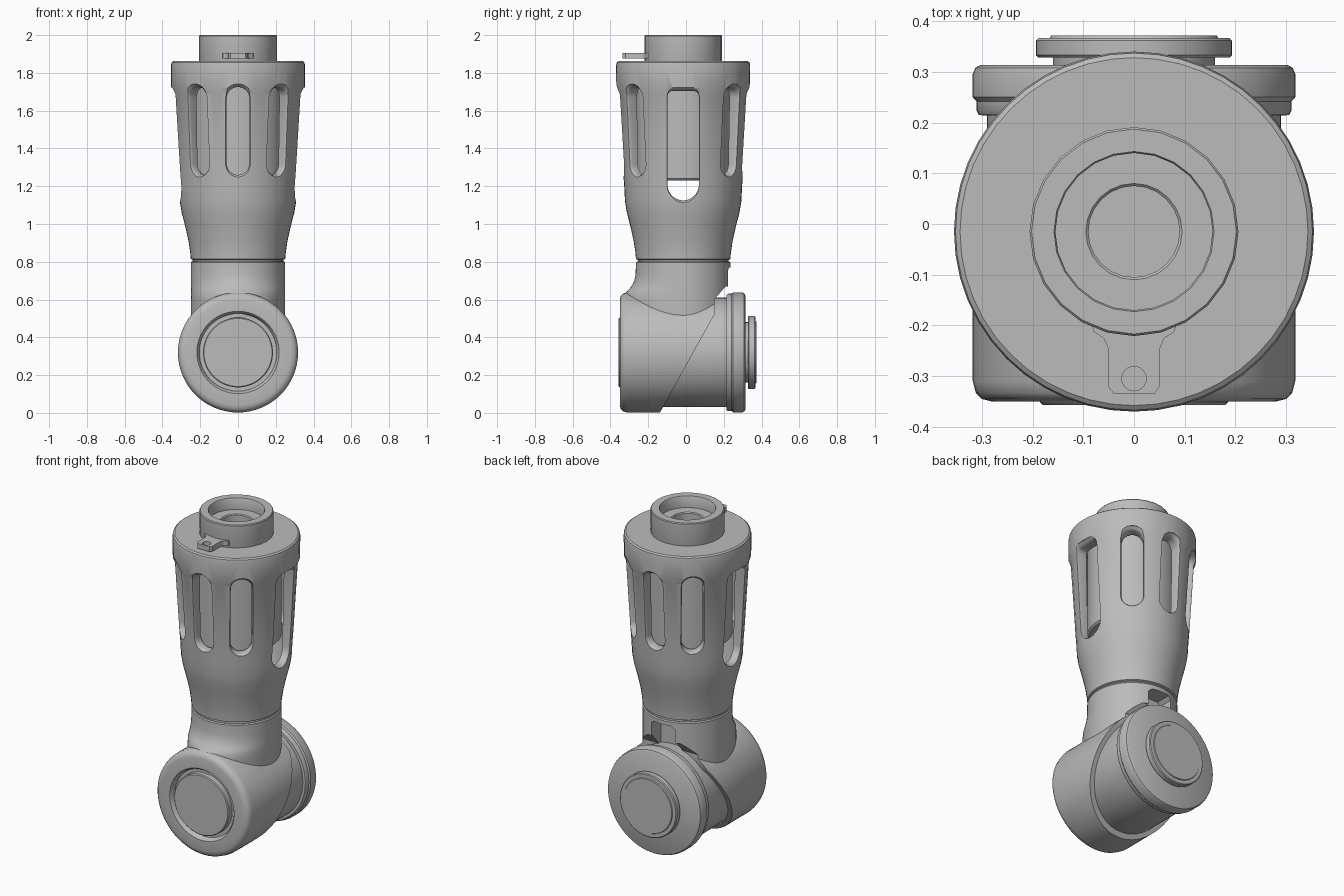
import bpy, bmesh, math
from math import sin, cos, pi, radians
from mathutils import Matrix, Vector

cube = bpy.data.objects.get("Cube")
if cube:
    bpy.data.objects.remove(cube)

grey = bpy.data.materials.new("plain grey")
grey.use_nodes = True
grey.diffuse_color = (0.5, 0.5, 0.5, 1)
grey.node_tree.nodes["Principled BSDF"].inputs["Base Color"].default_value = (0.5, 0.5, 0.5, 1)

TOWER_Y = -0.015   # vertical axis of the upper housing
DRUM_Z = 0.32      # height of the horizontal drum axis


def loft(bm, rings):
    """Skin a list of equal-length point rings and cap both ends."""
    rows = [[bm.verts.new(p) for p in ring] for ring in rings]
    n = len(rows[0])
    for a, b in zip(rows, rows[1:]):
        for i in range(n):
            bm.faces.new((a[i], a[(i + 1) % n], b[(i + 1) % n], b[i]))
    bm.faces.new(rows[0])
    bm.faces.new(rows[-1])


def finish(name, bm):
    bmesh.ops.recalc_face_normals(bm, faces=bm.faces)
    mesh = bpy.data.meshes.new(name)
    bm.to_mesh(mesh)
    bm.free()
    ob = bpy.data.objects.new(name, mesh)
    bpy.context.collection.objects.link(ob)
    mesh.materials.append(grey)
    return ob


def solid(name, rings):
    bm = bmesh.new()
    loft(bm, rings)
    return finish(name, bm)


def upright(name, profile, n=48):
    """Turn (radius, z) pairs about the tower axis."""
    angles = [2 * pi * i / n for i in range(n)]
    return solid(name, [[(r * cos(a), TOWER_Y + r * sin(a), z) for a in angles] for r, z in profile])


def sideways(name, profile, n=64):
    """Turn (radius, y) pairs about the drum axis."""
    angles = [2 * pi * i / n for i in range(n)]
    return solid(name, [[(r * cos(a), y, DRUM_Z + r * sin(a)) for a in angles] for r, y in profile])


def activate(ob):
    bpy.ops.object.select_all(action='DESELECT')
    ob.select_set(True)
    bpy.context.view_layer.objects.active = ob


def combine(ob, tool, operation='DIFFERENCE'):
    mod = ob.modifiers.new("cut", 'BOOLEAN')
    mod.operation, mod.object, mod.solver = operation, tool, 'EXACT'
    activate(ob)
    bpy.ops.object.modifier_apply(modifier=mod.name)
    bpy.data.objects.remove(tool)


def slot_outline(half, low, high, corner, steps=8):
    """Slot with a round foot and corners of the given radius at the head."""
    pts = []
    for cx, cz, r, start in ((half - corner, high - corner, corner, 0),
                             (corner - half, high - corner, corner, pi / 2),
                             (0, low + half, half, pi), (0, low + half, half, 1.5 * pi)):
        for i in range(steps):
            a = start + pi / 2 * (i + 0.5) / steps
            pts.append((cx + r * cos(a), cz + r * sin(a)))
    return pts


# Ventilated housing: hollow turned shell
housing = upright("slotted_housing", [
    (0.24, 0.81), (0.25, 0.815), (0.253, 0.85), (0.262, 0.91), (0.28, 0.99),
    (0.298, 1.06), (0.308, 1.12), (0.312, 1.2), (0.318, 1.28), (0.342, 1.69),
    (0.354, 1.72), (0.355, 1.84), (0.352, 1.855), (0.343, 1.862),
    (0.18, 1.862), (0.18, 1.81), (0.28, 1.81), (0.265, 1.12), (0.2, 0.95)])

# Slot cutters flare at the surface to leave softened rims
bm = bmesh.new()
for deg in (0, 40, 90, 140, 180, 220, 270, 320):
    side = deg % 180 == 90
    half, low, high = (0.083, 1.125, 1.705) if side else (0.06, 1.26, 1.725)
    turn = Matrix.Translation((0, TOWER_Y, 0)) @ Matrix.Rotation(radians(deg), 4, 'Z')
    rings = []
    for depth, grow in ((-0.11, 0), (-0.022, 0), (-0.012, 0.003), (-0.004, 0.009), (0.004, 0.017), (0.06, 0.017)):
        pts = slot_outline(half + grow, low - grow, high + grow, 0.03 + grow if side else half + grow)
        rings.append([turn @ Vector((x, -(0.317 + 0.06 * (z - 1.25) + depth), z)) for x, z in pts])
    loft(bm, rings)
combine(housing, finish("slot_cutter", bm))

# Core seen through the slots, and the groove ring below
upright("inner_core", [(0.24, 1.23), (0.25, 1.24), (0.25, 1.83)])
upright("groove_ring", [(0.24, 0.78), (0.24, 0.83)])

# Top collar with stepped bore
upright("top_collar", [(0.2, 1.84), (0.206, 1.862), (0.206, 1.995), (0.202, 2.0), (0.158, 2.0),
                       (0.155, 1.995), (0.155, 1.93), (0.095, 1.93), (0.09, 1.925), (0.09, 1.88)], 24)

# Locking tab with a pin hole
half_tab = [(0.085, -0.19), (0.08, -0.212), (0.06, -0.225), (0.051, -0.245), (0.051, -0.32), (0.04, -0.335)]
outline = half_tab + [(-x, y) for x, y in reversed(half_tab)]
tab = solid("locking_tab", [[(x, y, z) for x, y in outline] for z in (1.875, 1.906)])
hole = [(0.024 * cos(i * pi / 12), -0.305 + 0.024 * sin(i * pi / 12)) for i in range(24)]
combine(tab, solid("hole_cutter", [[(x, y, z) for x, y in hole] for z in (1.8, 2.0)]))

# Elbow: front drum joined to a neck that flares forward into it
elbow = sideways("elbow_body", [
    (0.205, -0.32), (0.21, -0.34), (0.218, -0.35), (0.28, -0.35), (0.3, -0.345),
    (0.312, -0.333), (0.318, -0.31), (0.318, 0.2)])
rings = []
for z, front in ((0.4, 0.31), (0.6, 0.31), (0.635, 0.305), (0.65, 0.291), (0.67, 0.274),
                 (0.695, 0.26), (0.73, 0.252), (0.795, 0.25), (0.801, 0.245)):
    back = min(front, 0.25)
    rings.append([(back * cos(a), TOWER_Y + (front if sin(a) < 0 else back) * sin(a), z)
                  for a in (2 * pi * i / 64 for i in range(64))])
combine(elbow, solid("neck", rings), 'UNION')

# Slanted parting line and the clearance behind the neck
parting = [(-0.15, -0.02), (0.15, 0.52), (0.15, 0.6), (0.21, 0.67), (0.5, 0.67), (0.5, -0.02)]
combine(elbow, solid("parting_cutter", [[(x, y, z) for y, z in parting] for x in (-0.6, 0.6)]))
notch = [(-0.08, 0.6), (0.08, 0.6), (0.08, 0.75), (0.06, 0.77), (-0.06, 0.77), (-0.08, 0.75)]
combine(elbow, solid("notch_cutter", [[(x, y, z) for x, z in notch] for y in (0.13, 0.4)]))

# Front cover disc
sideways("front_cover", [(0.185, -0.3), (0.185, -0.352), (0.18, -0.357)])

# Rear drum, flange and button
sideways("rear_drum", [(0.285, -0.13), (0.29, -0.12), (0.29, 0.23)])
sideways("rear_flange", [(0.285, 0.213), (0.306, 0.215), (0.311, 0.225), (0.311, 0.242), (0.318, 0.25),
                         (0.318, 0.296), (0.313, 0.308), (0.302, 0.314)])
sideways("rear_button", [(0.16, 0.3), (0.16, 0.328), (0.188, 0.328), (0.193, 0.333), (0.193, 0.362),
                         (0.188, 0.367), (0.166, 0.367), (0.163, 0.372)])

for ob in bpy.context.scene.objects:
    if ob.type == 'MESH':
        activate(ob)
        bpy.ops.object.shade_smooth_by_angle(angle=radians(32))
